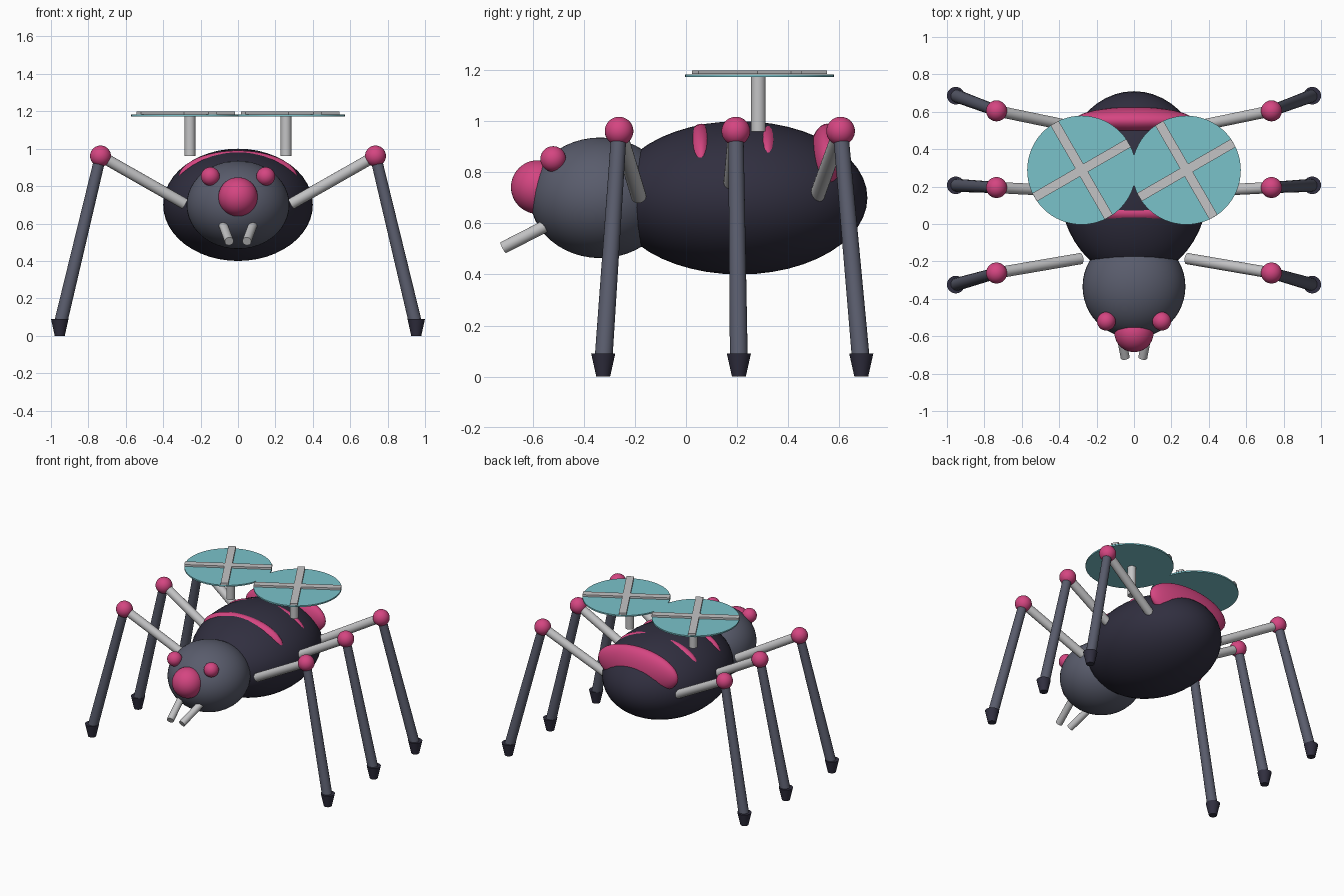
import bpy
import math
from mathutils import Vector

cube = bpy.data.objects.get("Cube")
if cube:
    bpy.data.objects.remove(cube, do_unlink=True)


def material(name, rgb):
    mat = bpy.data.materials.new(name)
    mat.use_nodes = True
    mat.diffuse_color = (*rgb, 1)
    mat.node_tree.nodes["Principled BSDF"].inputs["Base Color"].default_value = (*rgb, 1)
    return mat


DARK = material("dark_shell", (0.03, 0.028, 0.05))
SLATE = material("slate_grey", (0.1, 0.107, 0.15))
PINK = material("hot_pink", (0.66, 0.06, 0.22))
SILVER = material("silver", (0.55, 0.55, 0.56))
TEAL = material("teal_disc", (0.195, 0.54, 0.59))


def finish(name, mat):
    obj = bpy.context.object
    obj.name = name
    obj.data.materials.append(mat)
    bpy.ops.object.shade_smooth_by_angle(angle=math.radians(35))
    return obj


def ellipsoid(name, mat, centre, radii):
    bpy.ops.mesh.primitive_uv_sphere_add(segments=48, ring_count=24, radius=1, location=centre)
    bpy.context.object.scale = radii
    return finish(name, mat)


def ball(name, mat, centre, radius):
    return ellipsoid(name, mat, centre, (radius,) * 3)


def rod(name, mat, start, end, r_start, r_end=None):
    """Straight, optionally tapered rod between two points."""
    a, b = Vector(start), Vector(end)
    bpy.ops.mesh.primitive_cone_add(
        vertices=24, radius1=r_start, radius2=r_end or r_start,
        depth=(b - a).length, location=(a + b) / 2)
    obj = bpy.context.object
    obj.rotation_euler = (b - a).to_track_quat("Z", "Y").to_euler()
    return finish(name, mat)


# Body, head and nose
ellipsoid("abdomen", DARK, (0, 0.21, 0.7), (0.4, 0.5, 0.3))
ellipsoid("head", SLATE, (0, -0.335, 0.7), (0.275, 0.275, 0.236))
ball("nose", PINK, (0, -0.58, 0.742), 0.105)

# Raised bands across the back
for place, y in (("front", 0.06), ("middle", 0.318), ("rear", 0.552)):
    ellipsoid(f"{place}_back_band", PINK, (0, y, 0.84), (0.32, 0.073, 0.15))

# Each leg: name, hip y, knee y, foot y
LEGS = (("front", -0.185, -0.262, -0.324),
        ("middle", 0.172, 0.195, 0.207),
        ("rear", 0.512, 0.605, 0.686))

for side, s in (("left", 1), ("right", -1)):
    # Face
    ball(f"{side}_eye", PINK, (s * 0.148, -0.52, 0.852), 0.05)
    rod(f"{side}_fang", SILVER, (s * 0.088, -0.5, 0.615), (s * 0.047, -0.715, 0.505), 0.024)

    # Legs
    for place, hip_y, knee_y, foot_y in LEGS:
        leg = f"{side}_{place}"
        hip = (s * 0.285, hip_y, 0.705)
        knee = (s * 0.735, knee_y, 0.961)
        ankle = (s * 0.953, foot_y, 0.05)
        rod(f"{leg}_upper_leg", SILVER, hip, knee, 0.03)
        ball(f"{leg}_knee", PINK, knee, 0.056)
        rod(f"{leg}_lower_leg", SLATE, knee, ankle, 0.03, 0.035)
        rod(f"{leg}_foot", DARK, (s * 0.953, foot_y, 0), (s * 0.953, foot_y, 0.09), 0.027, 0.047)

    # Rotor: shaft, disc and crossed blades
    x, y = s * 0.28, 0.288
    rod(f"{side}_rotor_shaft", SILVER, (s * 0.257, 0.283, 0.96), (s * 0.257, 0.283, 1.175), 0.029)
    bpy.ops.mesh.primitive_cylinder_add(vertices=64, radius=0.291, depth=0.01, location=(x, y, 1.177))
    finish(f"{side}_rotor_disc", TEAL)
    for label, angle in (("long", 30), ("cross", 120)):
        bpy.ops.mesh.primitive_cube_add(size=1, location=(x, y, 1.191))
        bpy.context.object.scale = (0.58, 0.05, 0.014)
        bpy.context.object.rotation_euler.z = math.radians(angle)
        finish(f"{side}_{label}_blade", SILVER)
